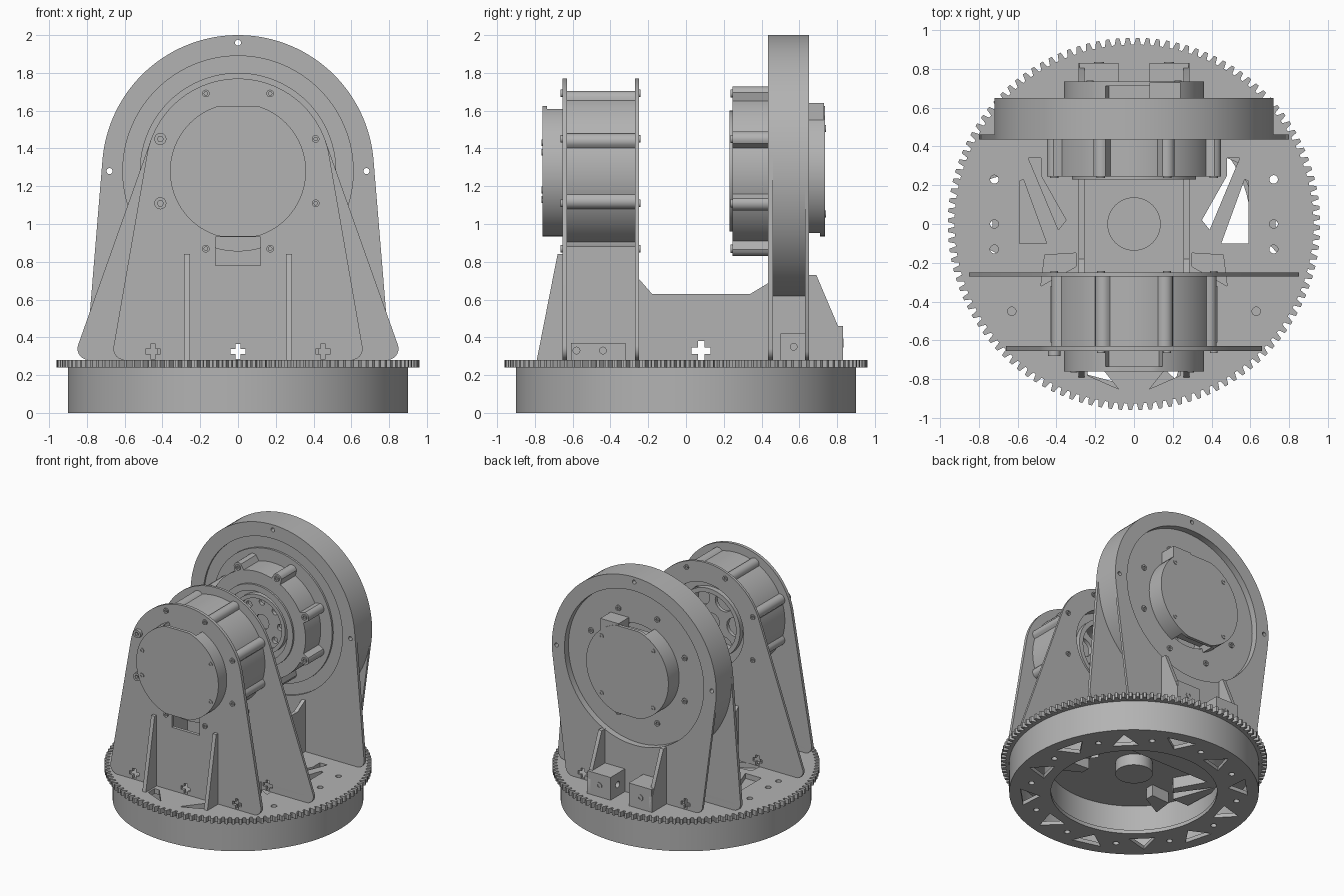
import bpy, bmesh
from math import sin, cos, pi, radians
from mathutils import Vector, geometry

cube = bpy.data.objects.get("Cube")
if cube:
    bpy.data.objects.remove(cube, do_unlink=True)

grey = bpy.data.materials.new("machined grey")
grey.use_nodes = True
GREY = (0.45, 0.45, 0.45, 1)
grey.diffuse_color = GREY
for node in grey.node_tree.nodes:
    if node.type == 'BSDF_PRINCIPLED':
        node.inputs["Base Color"].default_value = GREY
        node.inputs["Roughness"].default_value = 0.6

AXIS_Z = 1.28   # height of the motor axis
DECK = 0.28     # top of the turntable


# ---- outline helpers -------------------------------------------------
def circle(x, y, r, n=24):
    return [(x + r * cos(2 * pi * i / n), y + r * sin(2 * pi * i / n)) for i in range(n)]


def hub_circle(r, n=96):
    return circle(0, AXIS_Z, r, n)


def rect(x0, x1, y0, y1):
    return [(x0, y0), (x1, y0), (x1, y1), (x0, y1)]


def cross(x, y, arm=0.04, w=0.014):
    corner = [(arm, -w), (arm, w), (w, w)]
    pts = []
    for i in range(4):
        c, s = round(cos(i * pi / 2)), round(sin(i * pi / 2))
        pts += [(x + c * a - s * b, y + s * a + c * b) for a, b in corner]
    return pts


def polar(r, deg, cx=0, cy=0):
    return cx + r * cos(radians(deg)), cy + r * sin(radians(deg))


def mirrored(loops):
    return loops + [[(-x, y) for x, y in loop] for loop in loops]


def arch(r, foot_x, foot_r=0.06):
    """Round top tapering to two rounded feet on the deck."""
    pts = hub_circle(r, 128)
    for s in (-1, 1):
        pts += circle(s * (foot_x - foot_r), DECK + foot_r, foot_r)
    pts = [Vector(p) for p in pts]
    return [tuple(pts[i]) for i in geometry.convex_hull_2d(pts)]


def lobed(base, boss_at, boss_r, n=256):
    """Round body with eight bolt bosses."""
    pts = []
    for i in range(n):
        t = 360 * i / n
        d = radians((t % 45) - 22.5)
        off = boss_at * sin(d)
        r = base
        if abs(off) < boss_r:
            r = max(r, boss_at * cos(d) + (boss_r ** 2 - off ** 2) ** 0.5)
        pts.append(polar(r, t, 0, AXIS_Z))
    return pts


def cap_outline(notches=()):
    """Round cap with flats above and below and optional cable notches."""
    pts = []
    for x, z in circle(0, 0, 0.36, 120):
        z = max(-0.345, min(0.345, z))
        for s in notches:
            if abs(x) < 0.13 and z * s > 0:
                z = s * 0.28
        pts.append((x, z + AXIS_Z))
    return pts


# ---- solid helper: filled outline with holes, given thickness --------
PLANES = {"XY": lambda u, v, w: (u, v, w),
          "XZ": lambda u, v, w: (u, w, v),
          "YZ": lambda u, v, w: (w, u, v)}


def plate(name, loops, lo, hi, plane="XZ"):
    curve = bpy.data.curves.new(name, 'CURVE')
    curve.dimensions = '2D'
    curve.fill_mode = 'BOTH'
    curve.extrude = (hi - lo) / 2
    for loop in loops:
        sp = curve.splines.new('POLY')
        sp.points.add(len(loop) - 1)
        for p, (u, v) in zip(sp.points, loop):
            p.co = (u, v, 0, 1)
        sp.use_cyclic_u = True
    tmp = bpy.data.objects.new(name + " outline", curve)
    bpy.context.collection.objects.link(tmp)
    bpy.context.view_layer.update()
    dg = bpy.context.evaluated_depsgraph_get()
    mesh = bpy.data.meshes.new_from_object(tmp.evaluated_get(dg))
    bpy.data.objects.remove(tmp, do_unlink=True)
    bpy.data.curves.remove(curve)
    bm = bmesh.new()
    bm.from_mesh(mesh)
    bmesh.ops.remove_doubles(bm, verts=bm.verts, dist=1e-5)
    for v in bm.verts:
        v.co = PLANES[plane](v.co.x, v.co.y, v.co.z + (lo + hi) / 2)
    bmesh.ops.recalc_face_normals(bm, faces=bm.faces)
    for f in bm.faces:
        f.smooth = True
    for e in bm.edges:
        e.smooth = e.calc_face_angle(0) < radians(28)
    bm.to_mesh(mesh)
    bm.free()
    mesh.name = name
    mesh.materials.clear()
    mesh.materials.append(grey)
    ob = bpy.data.objects.new(name, mesh)
    bpy.context.collection.objects.link(ob)
    return ob


def bolts(name, spots, r, lo, hi):
    for x, z in spots:
        plate(name, [circle(x, z, r, 20), circle(x, z, r * 0.5, 6)], lo, hi)


# ---- turntable base --------------------------------------------------
tris = []
for k in range(12):
    a, b = (0.83, 0.68) if k % 2 else (0.68, 0.82)
    t = 15 + 30 * k
    tris.append([polar(a, t), polar(b, t + 8), polar(b, t - 8)])
drills = [circle(*polar(0.75, 30 * k), 0.022, 16) for k in range(12)]
plate("base_floor", [circle(0, 0, 0.9, 128), circle(0, 0, 0.6, 96)] + tris + drills, 0, 0.03, "XY")
plate("base_outer_wall", [circle(0, 0, 0.9, 128), circle(0, 0, 0.87, 128)], 0.03, 0.24, "XY")
plate("base_inner_wall", [circle(0, 0, 0.65, 96), circle(0, 0, 0.62, 96)], 0.03, 0.24, "XY")

truss = mirrored([
    [(0.57, 0.23), (0.59, 0.22), (0.59, -0.1), (0.45, -0.1)],
    [(0.48, 0.34), (0.545, 0.34), (0.39, -0.03), (0.35, 0.02), (0.48, 0.25)],
    [(0.3, -0.15), (0.46, -0.16), (0.48, -0.32), (0.3, -0.22)],
])
front_slots = mirrored([[(0.08, -0.85), (0.24, -0.78), (0.24, -0.7), (0.2, -0.7)]])
deck_holes = mirrored([circle(x, y, 0.022, 16) for x, y in
                       ((0.72, 0.23), (0.72, 0), (0.72, -0.13), (0.63, -0.45))])
centre = circle(0, 0, 0.135, 48)
TEETH = 116
gear = []
for k in range(TEETH):
    for r, f in ((0.925, 0), (0.925, 0.3), (0.96, 0.45), (0.96, 0.8)):
        gear.append(polar(r, 360 * (k + f) / TEETH))
plate("ring_gear", [gear, centre] + truss + front_slots + deck_holes, 0.24, DECK, "XY")
plate("inner_deck", [circle(0, 0, 0.625, 96), centre] + truss, 0.15, 0.24, "XY")

# ---- front motor bracket ---------------------------------------------
feet_crosses = [cross(x, 0.325) for x in (-0.45, 0, 0.45)]
plate("front_bracket", [arch(0.49, 0.66), rect(-0.12, 0.12, 0.78, 0.93)] + feet_crosses, -0.655, -0.63)
plate("inner_bracket", [arch(0.49, 0.85), hub_circle(0.33)] + feet_crosses, -0.27, -0.25)
plate("front_motor_body", [lobed(0.425, 0.415, 0.042), hub_circle(0.33)], -0.63, -0.27)
plate("front_cap_face", [cap_outline()], -0.76, -0.735)
plate("front_cap_body", [cap_outline((1,))], -0.735, -0.655)


def ring_of_holes(count, at, r):
    return [circle(*polar(at, 360 * k / count, 0, AXIS_Z), r, 16) for k in range(count)]


plate("front_motor_hub", [hub_circle(0.335), hub_circle(0.06, 32)] + ring_of_holes(6, 0.2, 0.075), -0.36, -0.33)
plate("front_motor_bearing", [hub_circle(0.27), hub_circle(0.235)], -0.33, -0.29)

boss_spots = [polar(0.445, 22.5 + 45 * k, 0, AXIS_Z) for k in range(8)]
right_spots = [p for p in boss_spots if p[0] > -0.3]
left_spots = [p for p in boss_spots if p[0] < -0.3]
bolts("front_bolt", right_spots, 0.02, -0.665, -0.655)
bolts("front_clamp_bolt", left_spots, 0.032, -0.68, -0.655)
bolts("inner_bracket_bolt", boss_spots, 0.02, -0.25, -0.242)
bolts("front_cap_screw", [(-0.31, 1.38), (-0.31, 1.18), (0.29, 1.43), (0.29, 1.13)], 0.018, -0.765, -0.76)

# ---- rear motor bracket and bearing housing --------------------------
through = [circle(x, z, 0.016, 16) for x, z in ((-0.68, 1.28), (0.68, 1.28), (0, 1.96))]
mid_cross = [cross(0, 0.325)]
plate("rear_bracket_inner_plate", [arch(0.72, 0.8), hub_circle(0.61)] + through + mid_cross, 0.435, 0.46)
plate("rear_bracket_outer_plate", [arch(0.72, 0.6), hub_circle(0.61)] + through + feet_crosses, 0.63, 0.65)
plate("bearing_housing", [hub_circle(0.72, 128), hub_circle(0.61)] + through, 0.46, 0.63)
plate("bearing_disc", [hub_circle(0.61), hub_circle(0.33)], 0.45, 0.6)
plate("bearing_step", [hub_circle(0.52), hub_circle(0.33)], 0.435, 0.45)
plate("rear_motor_body", [lobed(0.42, 0.44, 0.042), hub_circle(0.31)], 0.245, 0.435)
plate("rear_motor_collar", [hub_circle(0.32), hub_circle(0.27)], 0.23, 0.25)
plate("rear_motor_hub", [hub_circle(0.315), hub_circle(0.06, 32)] + ring_of_holes(8, 0.16, 0.025), 0.3, 0.33)
plate("rear_motor_bearing", [hub_circle(0.23), hub_circle(0.2)], 0.26, 0.3)
plate("rear_cap_body", [cap_outline((1, -1))], 0.58, 0.71)
plate("rear_cap_face", [cap_outline()], 0.71, 0.735)
bolts("rear_motor_bolt", boss_spots, 0.022, 0.236, 0.245)
bolts("rear_disc_bolt", boss_spots, 0.022, 0.6, 0.61)
bolts("rear_cap_screw", [polar(0.32, 45 + 90 * k, 0, AXIS_Z) for k in range(4)], 0.018, 0.735, 0.74)
plate("rear_sensor", [rect(0.08, 0.24, 1.55, 1.64)], 0.6, 0.73)

# ---- ribs, spacer blocks and rear feet -------------------------------
rib = [(-0.79, DECK), (-0.68, 0.84), (-0.65, 0.84), (-0.64, 0.88), (-0.26, 0.88),
       (-0.25, 0.71), (-0.18, 0.63), (0.34, 0.63), (0.44, 0.69), (0.46, 0.62),
       (0.63, 0.62), (0.645, 0.73), (0.69, 0.73), (0.83, 0.4), (0.83, DECK)]
for s, side in ((-1, "right"), (1, "left")):
    plate(side + "_rib", [rib, cross(0.08, 0.33, 0.05, 0.017)], s * 0.27 - 0.015, s * 0.27 + 0.015, "YZ")
    plate(side + "_front_spacer", [rect(-0.61, -0.32, DECK, 0.37)] +
          [circle(y, 0.33, 0.018, 16) for y in (-0.58, -0.44)], s * 0.36 - 0.07, s * 0.36 + 0.07, "YZ")
    plate(side + "_rear_spacer", [rect(0.5, 0.63, DECK, 0.42), circle(0.57, 0.35, 0.018, 16)],
          s * 0.36 - 0.07, s * 0.36 + 0.07, "YZ")
    plate(side + "_rear_block", [rect(0.65, 0.83, DECK, 0.46), circle(0.74, 0.37, 0.025, 16)],
          s * 0.18 - 0.1, s * 0.18 + 0.1, "YZ")
    bolts(side + "_rear_block_bolt", [(s * 0.18, 0.37)], 0.025, 0.825, 0.835)
